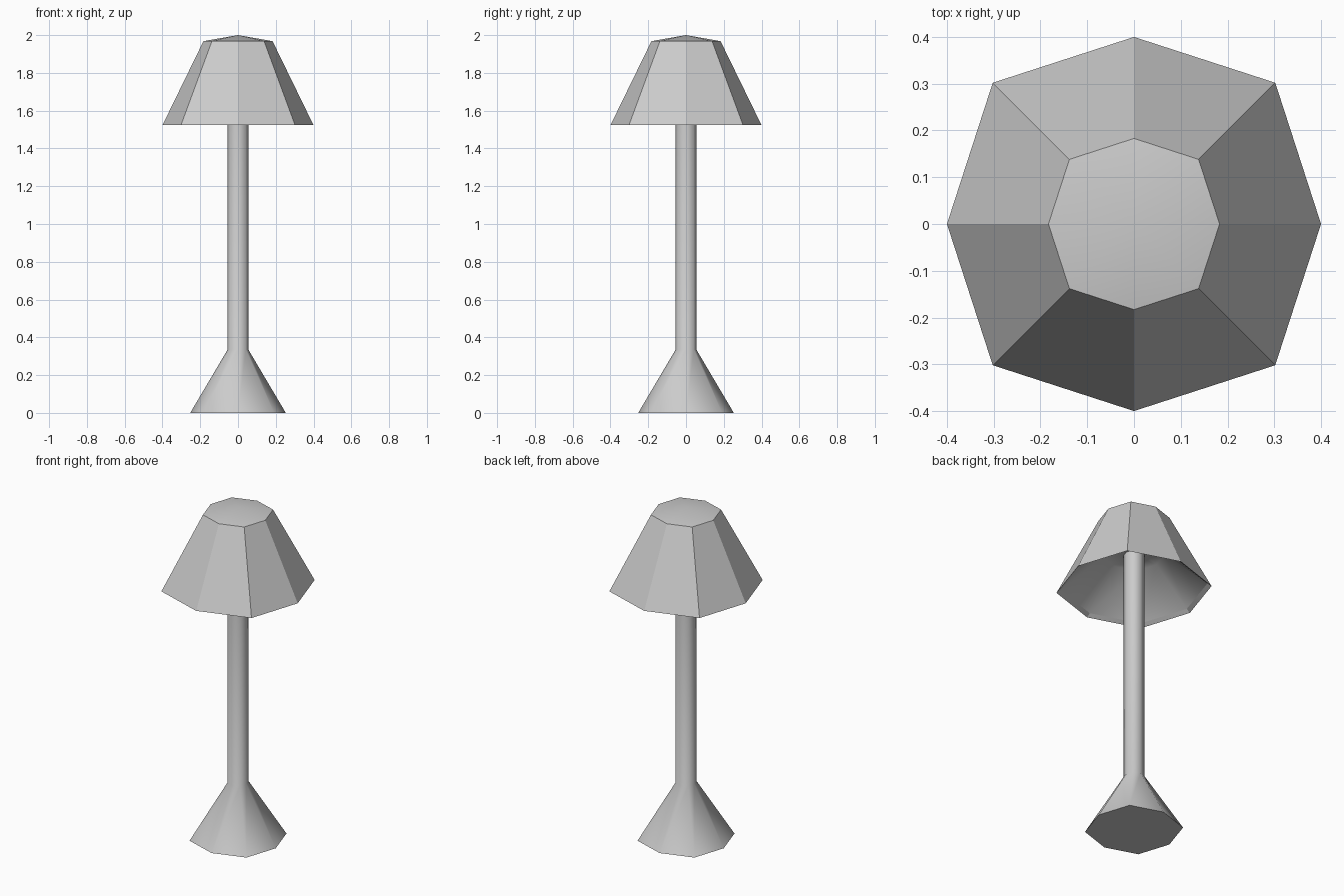
import bpy, math

if "Cube" in bpy.data.objects:
    bpy.data.objects.remove(bpy.data.objects["Cube"])

SIDES = 8
DIAGONAL = 1.068   # corners on the diagonals sit slightly further out


def lathe(name, profile, smooth_bands=()):
    """Spin (radius, z) points, listed bottom to top on the outside, into an octagonal part."""
    verts, rings, faces, smooth = [], [], [], []
    for r, z in profile:
        if r == 0:
            rings.append([len(verts)] * SIDES)
            verts.append((0, 0, z))
            continue
        rings.append(list(range(len(verts), len(verts) + SIDES)))
        for i in range(SIDES):
            a = 2 * math.pi * i / SIDES
            k = r * (DIAGONAL if i % 2 else 1)
            verts.append((k * math.cos(a), k * math.sin(a), z))
    for b, (lo, hi) in enumerate(zip(rings, rings[1:])):
        for i in range(SIDES):
            j = (i + 1) % SIDES
            quad = [lo[i], lo[j], hi[j], hi[i]]
            faces.append(list(dict.fromkeys(quad)))
            smooth.append(b in smooth_bands)
    mesh = bpy.data.meshes.new(name)
    mesh.from_pydata(verts, [], faces)
    mesh.polygons.foreach_set("use_smooth", smooth)
    mesh.update()
    obj = bpy.data.objects.new(name, mesh)
    bpy.context.collection.objects.link(obj)
    return obj


# Flared foot and straight stem reaching into the shade
stand = lathe("stand", [(0, 0), (0.253, 0), (0.055, 0.335), (0.055, 1.74)])
bpy.context.view_layer.objects.active = stand
stand.select_set(True)
bpy.ops.object.shade_smooth_by_angle(angle=math.radians(60))

# Faceted shade: smooth hollow closing on the stem, thin rim, flat panels, shallow cap
lathe("lamp_shade", [(0.055, 1.74), (0.16, 1.74), (0.378, 1.54), (0.40, 1.523),
                     (0.183, 1.968), (0, 2.0)], smooth_bands=(0, 1, 4))
